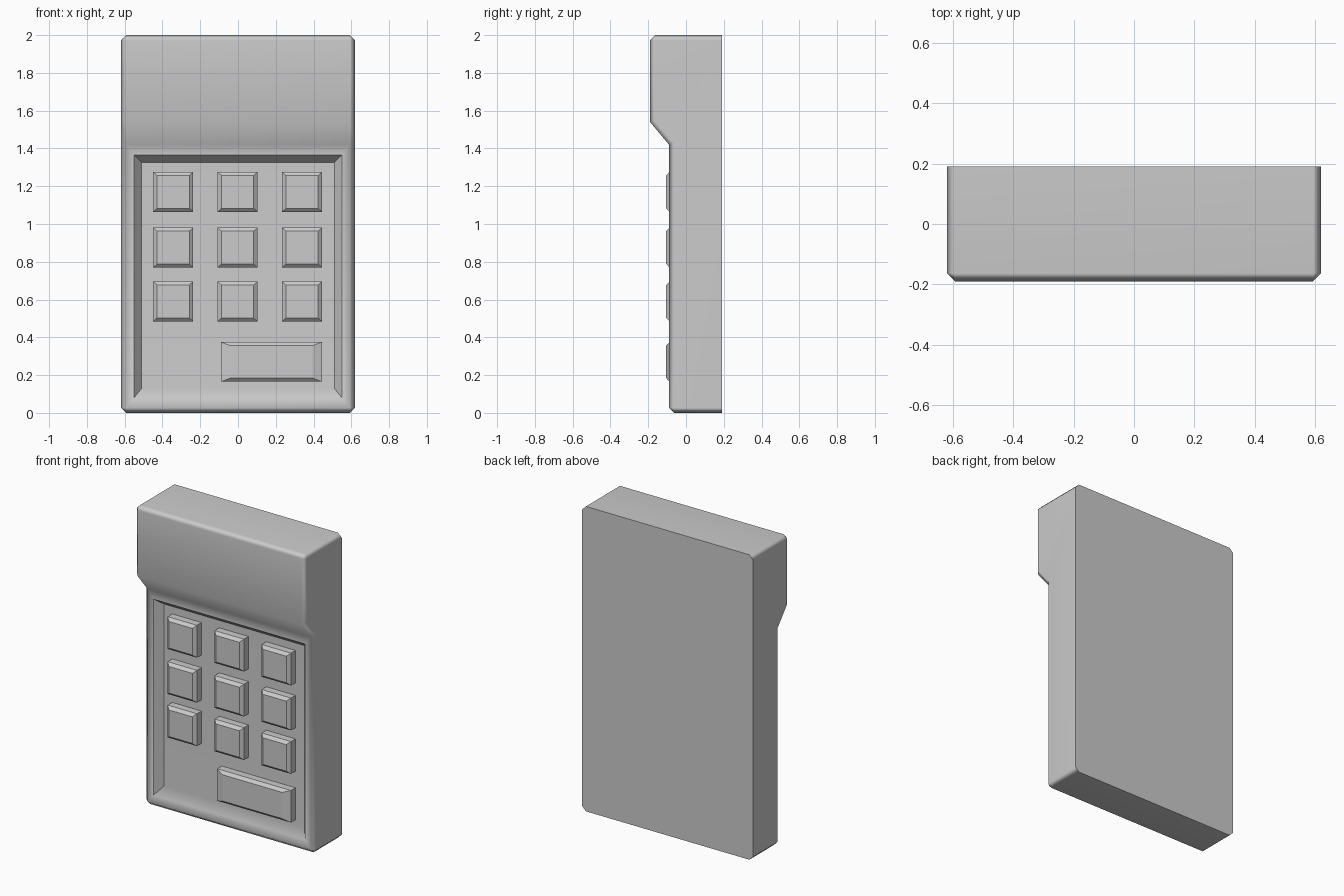
import bpy, bmesh
from mathutils import Vector

if "Cube" in bpy.data.objects:
    bpy.data.objects.remove(bpy.data.objects["Cube"])

BACK, FRONT, HEAD = 0.19, -0.09, -0.19
FLOOR = -0.04          # keypad recess floor
KEY_TOP = -0.105


def finish(bm, name, smooth_angle=None):
    bmesh.ops.recalc_face_normals(bm, faces=bm.faces)
    mesh = bpy.data.meshes.new(name)
    bm.to_mesh(mesh)
    bm.free()
    ob = bpy.data.objects.new(name, mesh)
    bpy.context.collection.objects.link(ob)
    if smooth_angle:
        bpy.ops.object.select_all(action='DESELECT')
        bpy.context.view_layer.objects.active = ob
        ob.select_set(True)
        bpy.ops.object.shade_smooth_by_angle(angle=smooth_angle)
        mod = ob.modifiers.new("flat_faces", 'WEIGHTED_NORMAL')
        mod.keep_sharp = True
    return ob


def make_case():
    # side profile (y, z) extruded across x
    profile = [(BACK, 0), (FRONT, 0), (FRONT, 1.42), (HEAD, 1.54), (HEAD, 2), (BACK, 2)]
    bm = bmesh.new()
    face = bm.faces.new([bm.verts.new((-0.62, y, z)) for y, z in profile])
    ext = bmesh.ops.extrude_face_region(bm, geom=[face])
    moved = [g for g in ext["geom"] if isinstance(g, bmesh.types.BMVert)]
    bmesh.ops.translate(bm, verts=moved, vec=(1.24, 0, 0))
    bmesh.ops.recalc_face_normals(bm, faces=bm.faces)

    # chamfer everything but the back rim and the two folds under the head
    def chamfered(e):
        a, b = (v.co for v in e.verts)
        on_back = min(a.y, b.y) > BACK - 0.001
        fold = abs(a.x - b.x) > 1 and 1 < a.z < 1.9
        return not on_back and not fold
    bmesh.ops.bevel(bm, geom=[e for e in bm.edges if chamfered(e)], offset=0.027,
                    offset_type='OFFSET', segments=1, affect='EDGES', clamp_overlap=True)
    bm.normal_update()

    # sunken keypad panel with sloping walls
    panel = max((f for f in bm.faces if f.normal.y < -0.99 and f.calc_center_median().z < 1.4),
                key=lambda f: f.calc_area())
    mid_z = panel.calc_center_median().z
    for x, z0, z1, y in [(0.55, 0.08, 1.365, FRONT), (0.51, 0.13, 1.325, FLOOR)]:
        bmesh.ops.inset_individual(bm, faces=[panel], thickness=0.02)
        for v in panel.verts:
            v.co = Vector((x if v.co.x > 0 else -x, y, z1 if v.co.z > mid_z else z0))
    return finish(bm, "calculator_case", 0.82)


def make_key(name, x, z, w, h, bevel_x=0.021, bevel_z=0.019):
    # upright block with a chamfered top
    bm = bmesh.new()
    rings = []
    for y, ix, iz in [(FLOOR + 0.01, 0, 0), (KEY_TOP + 0.018, 0, 0), (KEY_TOP, bevel_x, bevel_z)]:
        a, b = w / 2 - ix, h / 2 - iz
        rings.append([bm.verts.new((x + sx * a, y, z + sz * b))
                      for sx, sz in ((-1, -1), (1, -1), (1, 1), (-1, 1))])
    for lo, hi in zip(rings, rings[1:]):
        for i in range(4):
            j = (i + 1) % 4
            bm.faces.new((lo[i], lo[j], hi[j], hi[i]))
    bm.faces.new(rings[0])
    bm.faces.new(rings[-1])
    return finish(bm, name)


make_case()
# 3 x 3 square keys
for r, z in enumerate((1.17, 0.875, 0.59)):
    for c, x in enumerate((-0.343, -0.002, 0.339)):
        make_key(f"key_{r + 1}_{c + 1}", x, z, 0.212, 0.212)
# wide key
make_key("wide_key", 0.177, 0.27, 0.535, 0.21, bevel_x=0.05)
